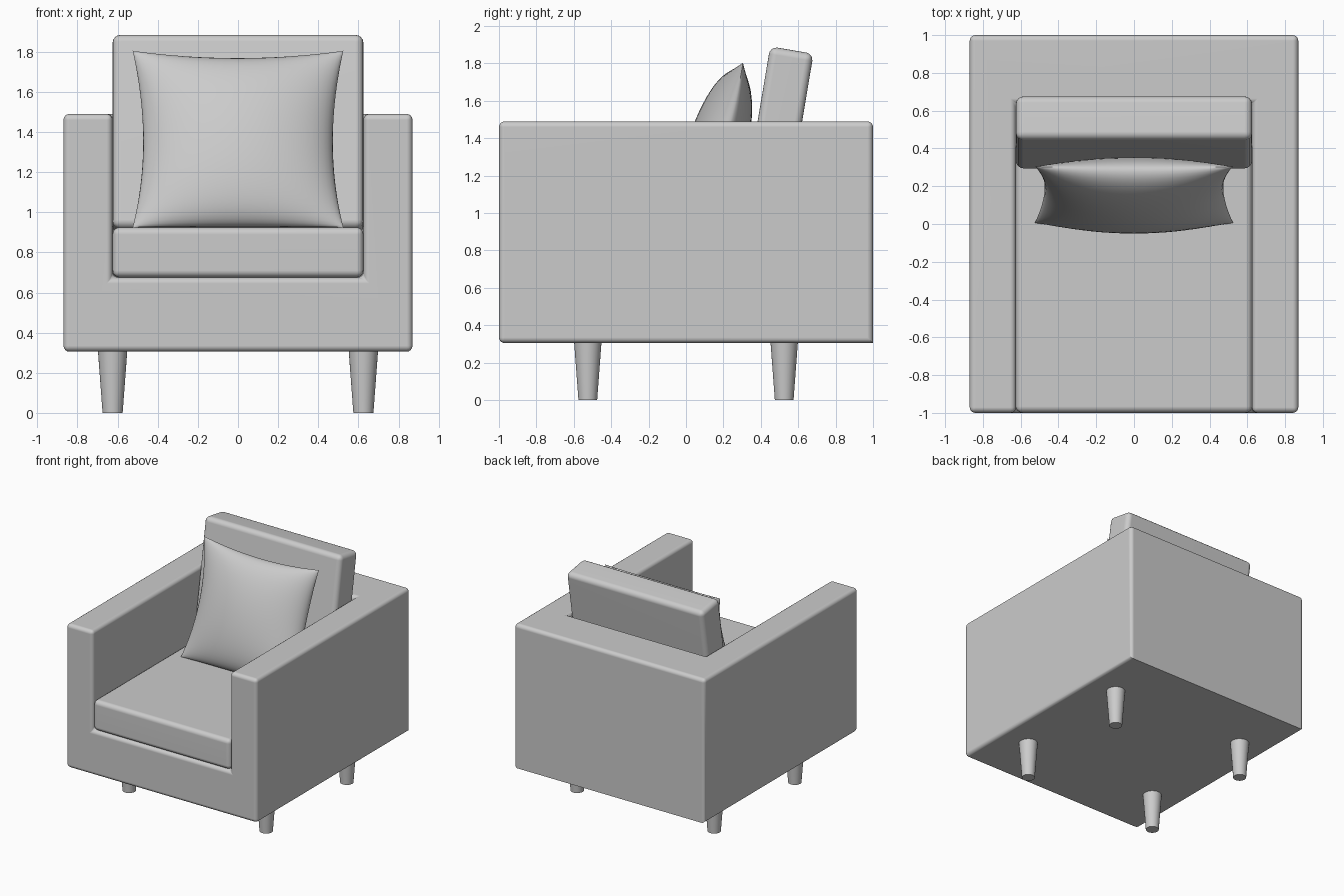
import bpy, bmesh, math
from mathutils import Matrix, Vector

cube = bpy.data.objects.get("Cube")
if cube:
    bpy.data.objects.remove(cube, do_unlink=True)

grey = bpy.data.materials.new("light_grey")
grey.use_nodes = True
colour = (0.6, 0.6, 0.6, 1)
grey.diffuse_color = colour
grey.node_tree.nodes["Principled BSDF"].inputs["Base Color"].default_value = colour


def finish(bm, name, weighted=False):
    """Turn a bmesh into a smooth-shaded, coloured object."""
    bmesh.ops.recalc_face_normals(bm, faces=bm.faces)
    mesh = bpy.data.meshes.new(name)
    bm.to_mesh(mesh)
    bm.free()
    obj = bpy.data.objects.new(name, mesh)
    bpy.context.collection.objects.link(obj)
    mesh.materials.append(grey)
    bpy.ops.object.select_all(action='DESELECT')
    obj.select_set(True)
    bpy.context.view_layer.objects.active = obj
    bpy.ops.object.shade_smooth_by_angle(angle=math.radians(40))
    if weighted:
        mod = obj.modifiers.new("flat_sides", 'WEIGHTED_NORMAL')
        mod.keep_sharp = True
    return obj


def round_edges(bm, edges, radius):
    bmesh.ops.bevel(bm, geom=edges, offset=radius, segments=4, profile=0.5,
                    affect='EDGES', clamp_overlap=True)


def cushion(name, size, centre, radius, tilt=0):
    """Rounded box, leaned back by tilt degrees."""
    bm = bmesh.new()
    bmesh.ops.create_cube(bm, size=1)
    bmesh.ops.scale(bm, vec=size, verts=bm.verts)
    round_edges(bm, bm.edges[:], radius)
    bm.transform(Matrix.Translation(centre) @ Matrix.Rotation(math.radians(-tilt), 4, 'X'))
    return finish(bm, name, True)


# Frame: a U-shaped front pulled back, closed by a thick rear wall
W, IN, BOT, FLOOR, TOP = 0.87, 0.625, 0.305, 0.675, 1.49
outline = [(-W, BOT), (W, BOT), (W, TOP), (IN, TOP),
           (IN, FLOOR), (-IN, FLOOR), (-IN, TOP), (-W, TOP)]
depth = [1, 1, 1, 0.635, 0.5, 0.5, 0.635, 1]
bm = bmesh.new()
front = [bm.verts.new((x, -1, z)) for x, z in outline]
rear = [bm.verts.new((x, y, z)) for (x, z), y in zip(outline, depth)]
bm.faces.new(front)
for i in range(8):
    j = (i + 1) % 8
    bm.faces.new((front[i], front[j], rear[j], rear[i]))
for ring in ((0, 1, 2, 7), (3, 4, 5, 6), (2, 3, 6, 7)):
    bm.faces.new([rear[i] for i in ring])
bmesh.ops.recalc_face_normals(bm, faces=bm.faces)
bmesh.ops.dissolve_limit(bm, angle_limit=0.01, verts=bm.verts, edges=bm.edges)
# The lower rear edge stays sharp
soft = [e for e in bm.edges
        if not all(v.co.y > 0.99 and v.co.z < BOT + 0.01 for v in e.verts)]
round_edges(bm, soft, 0.03)
finish(bm, "frame", True)

# Cushions
cushion("seat_cushion", (1.25, 1.58, 0.25), (0, -0.21, 0.8), 0.035)
cushion("back_cushion", (1.25, 0.235, 0.98), (0, 0.485, 1.388), 0.04, 9.5)

# Throw pillow: two bulged sheets sharing a pinched seam
N = 28
lean = Matrix.Translation((0, 0.155, 1.365)) @ Matrix.Rotation(math.radians(-18.8), 4, 'X')
bm = bmesh.new()
for bulge in (-0.185, 0.125):
    grid = []
    for r in range(N + 1):
        v = -math.cos(math.pi * r / N)
        row = []
        for c in range(N + 1):
            u = -math.cos(math.pi * c / N)
            a, b = 1 - u * u, 1 - v * v
            x = 0.525 * u * (1 - 0.1 * b)
            z = 0.465 * v * (1 - (0.09 if v > 0 else 0.01) * a)
            y = bulge * max(a * b, 0) ** 0.55 + 0.04 * b
            row.append(bm.verts.new(lean @ Vector((x, y, z))))
        grid.append(row)
    for r in range(N):
        for c in range(N):
            bm.faces.new((grid[r][c], grid[r][c + 1], grid[r + 1][c + 1], grid[r + 1][c]))
bmesh.ops.remove_doubles(bm, verts=bm.verts, dist=0.0005)
finish(bm, "throw_pillow")

# Tapered legs
for side, x in (("left", 0.625), ("right", -0.625)):
    for end, y in (("front", -0.525), ("rear", 0.525)):
        bm = bmesh.new()
        bmesh.ops.create_cone(bm, cap_ends=True, segments=32, radius1=0.05,
                              radius2=0.074, depth=0.32)
        bmesh.ops.translate(bm, vec=(x, y, 0.16), verts=bm.verts)
        finish(bm, f"{end}_{side}_leg")
